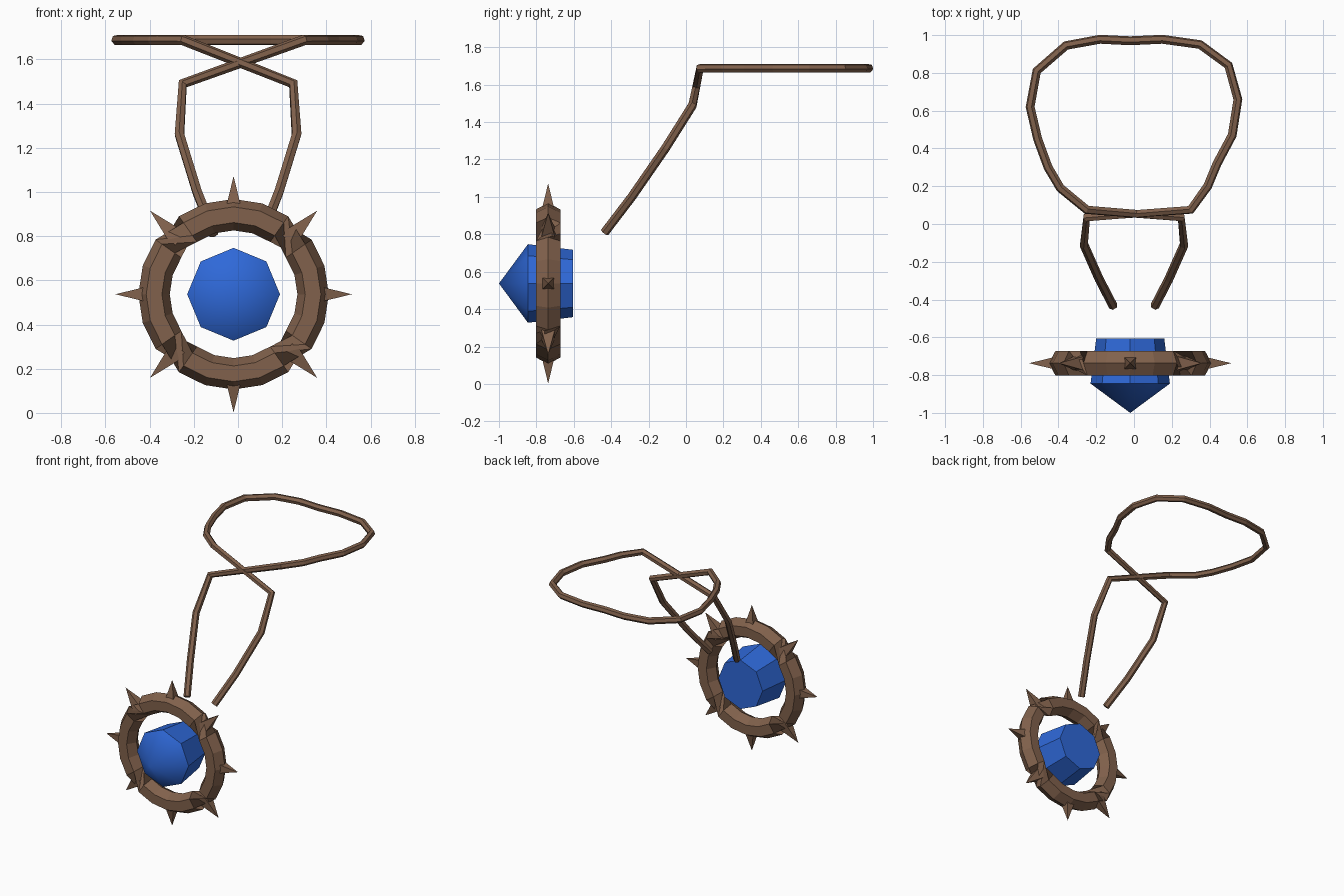
import bpy, bmesh
from math import sin, cos, pi, radians
from mathutils import Vector

if "Cube" in bpy.data.objects:
    bpy.data.objects.remove(bpy.data.objects["Cube"])

C = Vector((-0.02, -0.737, 0.537))   # centre of the spiked ring


def material(name, col):
    m = bpy.data.materials.new(name)
    m.diffuse_color = (*col, 1)
    m.use_nodes = True
    m.node_tree.nodes["Principled BSDF"].inputs["Base Color"].default_value = m.diffuse_color
    return m


BROWN = material("brown leather", (0.22, 0.12, 0.072))
BLUE = material("blue gem", (0.028, 0.14, 0.69))


def add_object(name, bm, mat):
    bmesh.ops.recalc_face_normals(bm, faces=bm.faces)
    me = bpy.data.meshes.new(name)
    bm.to_mesh(me)
    bm.free()
    me.materials.append(mat)
    ob = bpy.data.objects.new(name, me)
    bpy.context.collection.objects.link(ob)
    return ob


def polar(angle, r, y):
    return Vector((C.x + r * cos(angle), y, C.z + r * sin(angle)))


def bridge(bm, a, b, shift=0):
    n = len(a)
    for i in range(n):
        j = (i + 1) % n
        bm.faces.new((a[i], a[j], b[(j + shift) % n], b[(i + shift) % n]))


# Ring: four arcs with hexagonal section, twisted where they join
bm = bmesh.new()
sections = []
for q in range(4):
    for d in (-35, -17.5, 0, 17.5, 35):
        a = radians(q * 90 + d)
        sections.append([bm.verts.new(polar(a, 0.36 + 0.071 * cos(k * pi / 3),
                                            C.y + 0.076 * sin(k * pi / 3)))
                         for k in range(6)])
for i, s in enumerate(sections):
    bridge(bm, s, sections[(i + 1) % 20], 2 if i % 5 == 4 else 0)
add_object("ring", bm, BROWN)

# Spikes: eight square pyramids pointing outward
bm = bmesh.new()
for k in range(8):
    a = k * pi / 4
    side = Vector((-sin(a), 0, cos(a))) * 0.046
    depth = Vector((0, 0.046, 0))
    base = polar(a, 0.345, C.y)
    vs = [bm.verts.new(base + side * u + depth * v)
          for u, v in ((-1, -1), (1, -1), (1, 1), (-1, 1))]
    tip = bm.verts.new(polar(a, 0.535, C.y))
    bm.faces.new(vs)
    for i in range(4):
        bm.faces.new((vs[i], vs[(i + 1) % 4], tip))
add_object("spikes", bm, BROWN)

# Gem: octagonal, pointed front, slightly tapered flat back
bm = bmesh.new()
front, back = [[bm.verts.new(polar(k * pi / 4, r, y)) for k in range(8)]
               for r, y in ((0.21, -0.845), (0.18, -0.605))]
bridge(bm, front, back)
bm.faces.new(back)
tip = bm.verts.new((C.x, -1.0, C.z))
for i in range(8):
    bm.faces.new((front[i], front[(i + 1) % 8], tip))
gem = add_object("gem", bm, BLUE)
bpy.context.view_layer.objects.active = gem
gem.select_set(True)
bpy.ops.object.shade_smooth_by_angle(angle=radians(32))
gem.select_set(False)

# Cord: two hanging ends that cross and run into a level neck loop
leg = [(0.11, -0.435, 0.81), (0.185, -0.29, 1.0), (0.265, -0.11, 1.26), (0.25, 0.035, 1.49)]
loop = [(-0.25, 0.075), (-0.39, 0.19), (-0.455, 0.30), (-0.51, 0.45), (-0.55, 0.62),
        (-0.515, 0.81), (-0.36, 0.945), (-0.18, 0.978), (-0.02, 0.97), (0.15, 0.978),
        (0.35, 0.95), (0.50, 0.84), (0.55, 0.66), (0.52, 0.47), (0.44, 0.32),
        (0.39, 0.20), (0.30, 0.075)]
path = leg + [(x, y, 1.688) for x, y in loop] + [(-x, y, z) for x, y, z in reversed(leg)]
cu = bpy.data.curves.new("neck_cord", 'CURVE')
cu.dimensions = '3D'
cu.bevel_depth = 0.024
cu.bevel_resolution = 1
cu.use_fill_caps = True
sp = cu.splines.new('POLY')
sp.points.add(len(path) - 1)
for p, co in zip(sp.points, path):
    p.co = (*co, 1)
sp.use_smooth = False
cu.materials.append(BROWN)
cord = bpy.data.objects.new("neck_cord", cu)
bpy.context.collection.objects.link(cord)
bpy.context.view_layer.objects.active = cord
cord.select_set(True)
bpy.ops.object.convert(target='MESH')
